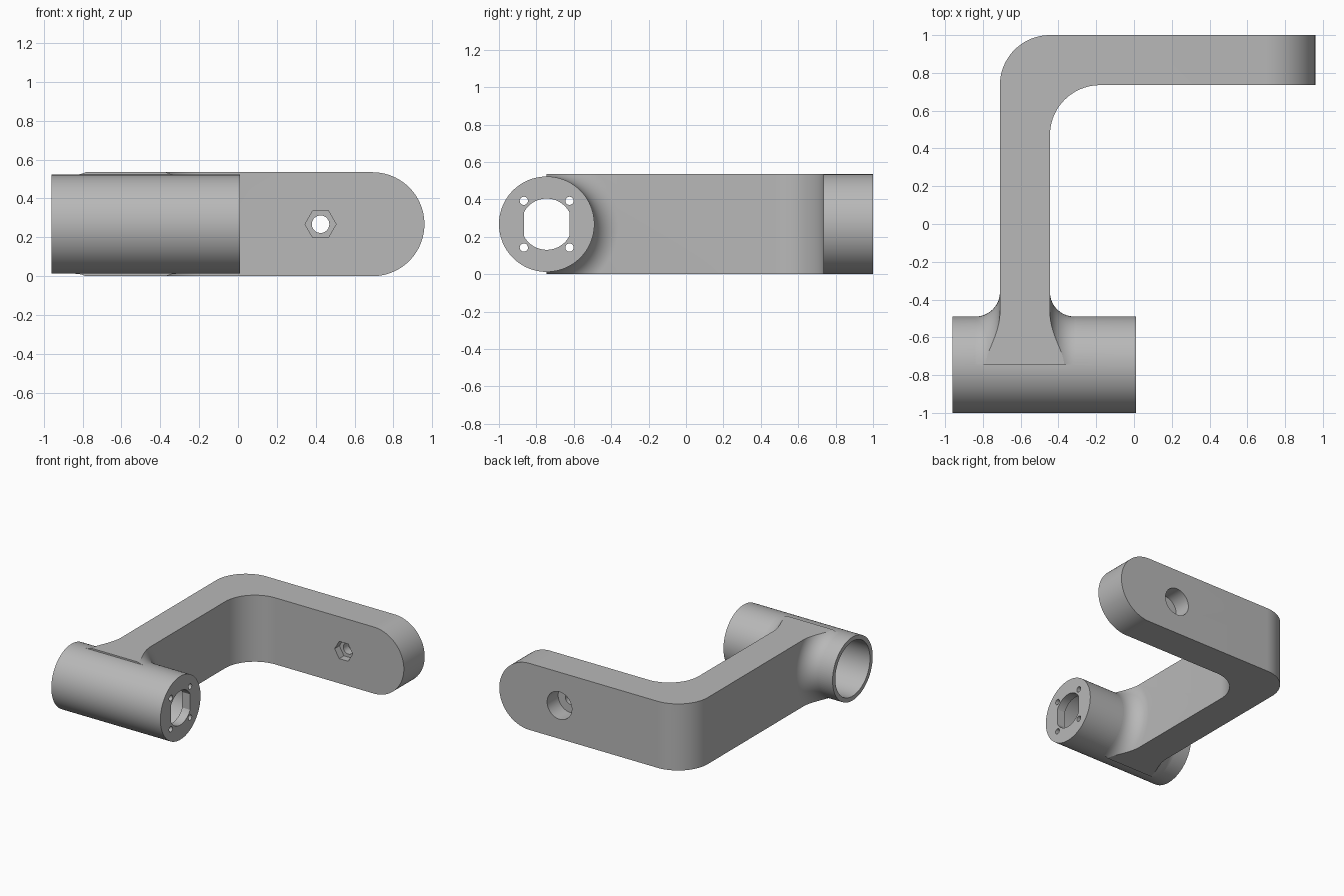
import bpy, bmesh, math
from mathutils import Matrix, Vector

if "Cube" in bpy.data.objects:
    bpy.data.objects.remove(bpy.data.objects["Cube"], do_unlink=True)

grey = bpy.data.materials.new("plain grey")
grey.use_nodes = True
COLOUR = (0.48, 0.48, 0.48, 1)
grey.diffuse_color = COLOUR
grey.node_tree.nodes["Principled BSDF"].inputs["Base Color"].default_value = COLOUR

HEIGHT = 0.535
MID = HEIGHT / 2
AXIS_Y = -0.745               # tube axis runs along x
TUBE_R = 0.255
LEFT_X, RIGHT_X = -0.71, -0.445   # sides of the long arm
THICK = RIGHT_X - LEFT_X
FILLET = 0.13


def make_object(name, bm):
    bmesh.ops.recalc_face_normals(bm, faces=bm.faces)
    mesh = bpy.data.meshes.new(name)
    bm.to_mesh(mesh)
    bm.free()
    mesh.materials.append(grey)
    obj = bpy.data.objects.new(name, mesh)
    bpy.context.collection.objects.link(obj)
    return obj


def prism(name, points, offset):
    """Closed outline of 3D points swept along offset."""
    bm = bmesh.new()
    face = bm.faces.new([bm.verts.new(p) for p in points])
    new = bmesh.ops.extrude_face_region(bm, geom=[face])["geom"]
    bmesh.ops.translate(bm, vec=offset, verts=[v for v in new if isinstance(v, bmesh.types.BMVert)])
    return make_object(name, bm)


def rod(name, start, end, radius, sides=96):
    """Cylinder between two points."""
    a, b = Vector(start), Vector(end)
    turn = (b - a).to_track_quat('Z', 'Y').to_matrix().to_4x4()
    bm = bmesh.new()
    bmesh.ops.create_cone(bm, cap_ends=True, segments=sides, radius1=radius, radius2=radius,
                          depth=(b - a).length, matrix=Matrix.Translation((a + b) / 2) @ turn)
    return make_object(name, bm)


def box(name, low, high):
    x, y, z = low
    return prism(name, [(x, y, z), (high[0], y, z), (high[0], high[1], z), (x, high[1], z)],
                 (0, 0, high[2] - z))


def combine(target, other, operation):
    mod = target.modifiers.new("combine", 'BOOLEAN')
    mod.operation, mod.object, mod.solver = operation, other, 'EXACT'
    bpy.context.view_layer.objects.active = target
    bpy.ops.object.modifier_apply(modifier=mod.name)
    bpy.data.objects.remove(other, do_unlink=True)


def arc(cx, cy, radius, start, end, steps=24):
    angles = [math.radians(start + (end - start) * i / steps) for i in range(steps + 1)]
    return [(cx + radius * math.cos(t), cy + radius * math.sin(t)) for t in angles]


# L-shaped arm with rounded elbow, then a rounded free end
bend_y = 1 - THICK
plan = [(LEFT_X, AXIS_Y), (RIGHT_X, AXIS_Y)]
plan += arc(RIGHT_X + THICK, bend_y - THICK, THICK, 180, 90)
plan += [(0.96, bend_y), (0.96, 1)]
plan += arc(RIGHT_X, bend_y, THICK, 90, 180)
bracket = prism("bracket", [(x, y, 0) for x, y in plan], (0, 0, HEIGHT))
side = [(-1, 0)] + arc(0.96 - MID, MID, MID, -90, 90, 48) + [(-1, HEIGHT)]
combine(bracket, prism("end_round", [(x, -2, z) for x, z in side], (0, 4, 0)), 'INTERSECT')

# Concave collar blending the arm into the tube
profile = [(LEFT_X - FILLET, 0)]
profile += arc(LEFT_X - FILLET, TUBE_R + FILLET, FILLET, -90, 0, 16)
profile += arc(RIGHT_X + FILLET, TUBE_R + FILLET, FILLET, 180, 270, 16)
profile += [(RIGHT_X + FILLET, 0)]
bm = bmesh.new()
verts = [bm.verts.new((x, AXIS_Y, MID + r)) for x, r in profile]
edges = [bm.edges.new(pair) for pair in zip(verts, verts[1:])]
bmesh.ops.spin(bm, geom=verts + edges, cent=(0, AXIS_Y, MID), axis=(1, 0, 0),
               angle=math.tau, steps=96, use_merge=True)
bmesh.ops.remove_doubles(bm, verts=bm.verts, dist=0.0001)
collar = make_object("collar", bm)
combine(collar, box("collar_limits", (-1, AXIS_Y, 0), (0, 0, HEIGHT)), 'INTERSECT')
combine(bracket, collar, 'UNION')

# Tube, open on the right end, with an end plate on the left
combine(bracket, rod("tube", (-0.96, AXIS_Y, MID), (0.01, AXIS_Y, MID), TUBE_R), 'UNION')
combine(bracket, rod("bore", (-1.1, AXIS_Y, MID), (-0.06, AXIS_Y, MID), 0.22), 'DIFFERENCE')

# End plate opening with two flats, and four screw holes
opening = rod("opening", (-0.2, AXIS_Y, MID), (0.1, AXIS_Y, MID), 0.137)
combine(opening, box("flats", (-1, AXIS_Y - 0.122, 0), (1, AXIS_Y + 0.122, 1)), 'INTERSECT')
combine(bracket, opening, 'DIFFERENCE')
for dy in (-0.122, 0.122):
    for dz in (-0.125, 0.125):
        y, z = AXIS_Y + dy, MID + dz
        combine(bracket, rod("screw_hole", (-0.2, y, z), (0.1, y, z), 0.022, 32), 'DIFFERENCE')

# Bolt hole: hexagonal nut pocket in front, round pocket behind
BOLT_X = 0.425
hexagon = [(x, bend_y - 0.1, z) for x, z in arc(BOLT_X, MID, 0.08, 0, 300, 5)]
combine(bracket, prism("nut_pocket", hexagon, (0, 0.16, 0)), 'DIFFERENCE')
for name, start, radius in (("bolt_hole", 0.5, 0.045), ("head_pocket", 0.86, 0.11)):
    combine(bracket, rod(name, (BOLT_X, start, MID), (BOLT_X, 1.2, MID), radius, 64), 'DIFFERENCE')

bpy.ops.object.select_all(action='DESELECT')
bracket.select_set(True)
bpy.context.view_layer.objects.active = bracket
bpy.ops.object.shade_smooth_by_angle(angle=math.radians(25))
